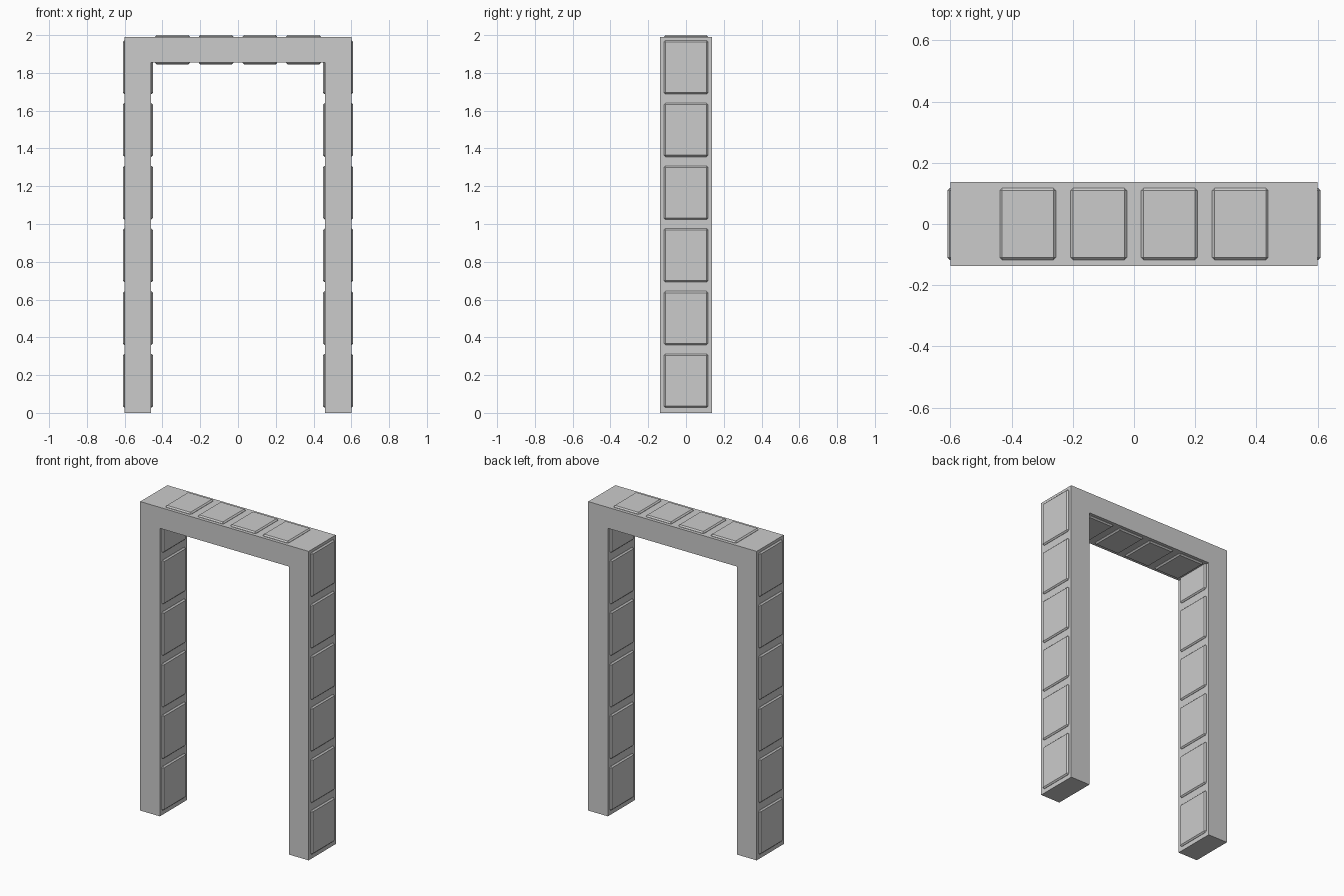
import bpy
import bmesh

if "Cube" in bpy.data.objects:
    bpy.data.objects.remove(bpy.data.objects["Cube"])

W, IN_W = 0.60, 0.46        # outer and inner half widths
TOP, UNDER = 1.99, 1.855    # top and underside of the lintel
D = 0.138                   # half depth
RAISE = 0.01                # how far the panels stand proud

grey = bpy.data.materials.new("plain grey")
grey.diffuse_color = (0.6, 0.6, 0.6, 1)
grey.use_nodes = True
grey.node_tree.nodes["Principled BSDF"].inputs["Base Color"].default_value = grey.diffuse_color


def finish(name, bm):
    bmesh.ops.recalc_face_normals(bm, faces=bm.faces[:])
    mesh = bpy.data.meshes.new(name)
    bm.to_mesh(mesh)
    bm.free()
    mesh.materials.append(grey)
    obj = bpy.data.objects.new(name, mesh)
    bpy.context.collection.objects.link(obj)
    return obj


def panel_block(name, lo, hi):
    """Chamfered block through the frame, showing as a raised panel on both sides."""
    bm = bmesh.new()
    bmesh.ops.create_cube(bm, size=1)
    for v in bm.verts:
        v.co = [lo[i] if v.co[i] < 0 else hi[i] for i in range(3)]
    bmesh.ops.bevel(bm, geom=bm.edges[:], offset=0.008, segments=1,
                    affect='EDGES', profile=0.5)
    return finish(name, bm)


# Door frame: an upside-down U profile pulled through its depth
outline = [(-W, 0), (-W, TOP), (W, TOP), (W, 0),
           (IN_W, 0), (IN_W, UNDER), (-IN_W, UNDER), (-IN_W, 0)]
bm = bmesh.new()
face = bm.faces.new([bm.verts.new((x, -D, z)) for x, z in outline])
pulled = bmesh.ops.extrude_face_region(bm, geom=[face], use_keep_orig=True)
bmesh.ops.translate(bm, vec=(0, 2 * D, 0),
                    verts=[g for g in pulled["geom"] if isinstance(g, bmesh.types.BMVert)])
finish("door_frame", bm)

# Six panels up each post
for side, label in ((-1, "left"), (1, "right")):
    xs = sorted((side * (IN_W - RAISE), side * (W + RAISE)))
    for i in range(6):
        z = 0.17 + i * 0.332
        panel_block(f"{label}_post_panel_{i + 1}",
                    (xs[0], -0.117, z - 0.142), (xs[1], 0.117, z + 0.142))

# Four panels along the lintel
for i in range(4):
    x = (i - 1.5) * 0.231
    panel_block(f"lintel_panel_{i + 1}",
                (x - 0.092, -0.117, UNDER - RAISE), (x + 0.092, 0.117, TOP + RAISE))
